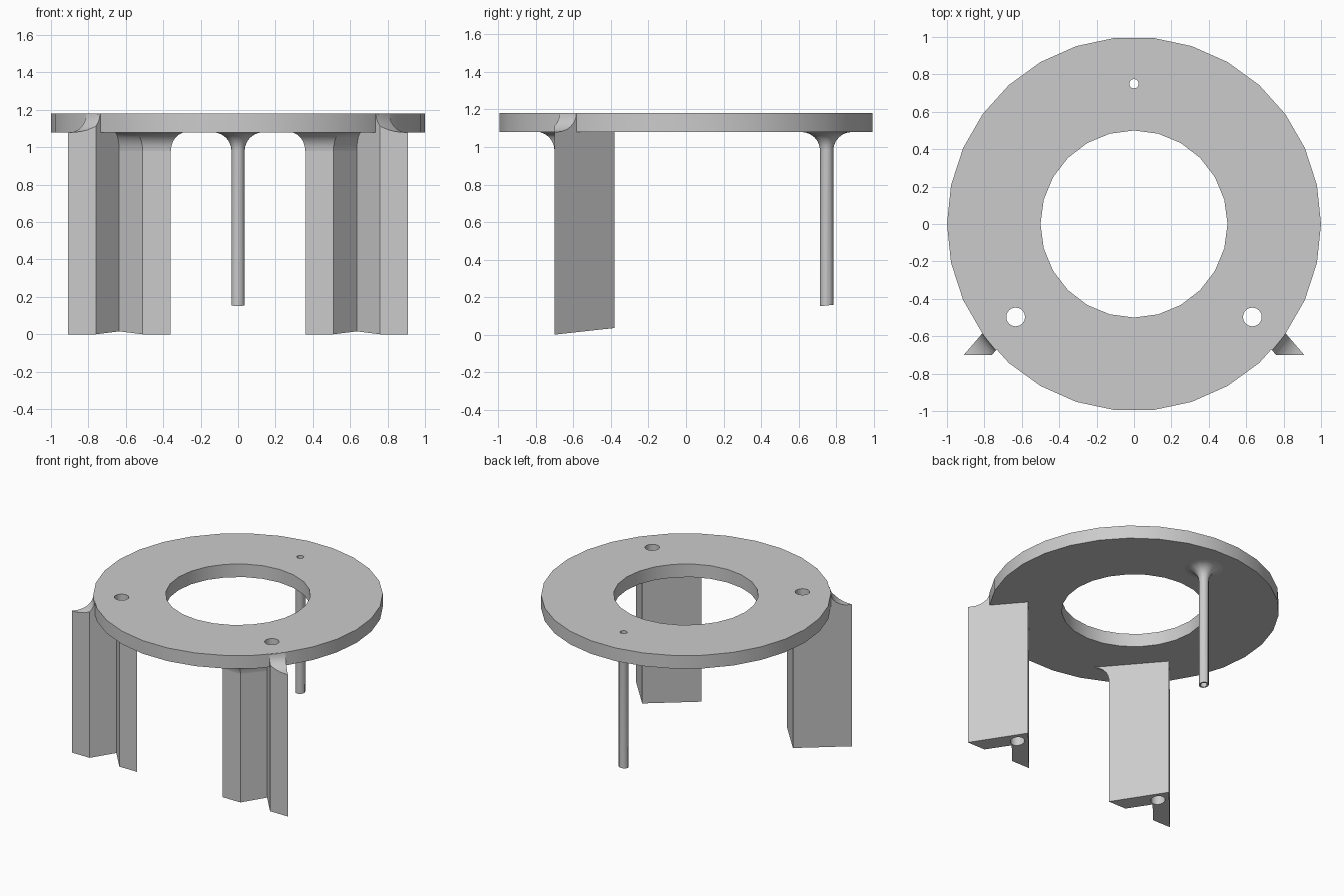
import bpy
import bmesh
from math import cos, sin, pi, radians

if "Cube" in bpy.data.objects:
    bpy.data.objects.remove(bpy.data.objects["Cube"])

BASE, TOP = 1.08, 1.18       # underside and top of the ring
SLOPE = 0.11                 # tilt of the cut lower ends
FILLET = 0.1

grey = bpy.data.materials.new("plain_grey")
grey.use_nodes = True
grey.diffuse_color = (0.6, 0.6, 0.6, 1)
grey.node_tree.nodes["Principled BSDF"].inputs["Base Color"].default_value = (0.6, 0.6, 0.6, 1)


def finish(name, bm):
    """Turn a bmesh into a grey object."""
    bmesh.ops.recalc_face_normals(bm, faces=bm.faces)
    mesh = bpy.data.meshes.new(name)
    bm.to_mesh(mesh)
    bm.free()
    obj = bpy.data.objects.new(name, mesh)
    bpy.context.collection.objects.link(obj)
    mesh.materials.append(grey)
    return obj


def loft(name, rows, caps=True):
    """Skin closed rows of points; without caps the rows form a closed loop."""
    bm = bmesh.new()
    loops = [[bm.verts.new(p) for p in row] for row in rows]
    pairs = list(zip(loops, loops[1:]))
    if caps:
        bm.faces.new(loops[0])
        bm.faces.new(loops[-1])
    else:
        pairs.append((loops[-1], loops[0]))
    for a, b in pairs:
        for i in range(len(a)):
            j = (i + 1) % len(a)
            bm.faces.new((a[i], a[j], b[j], b[i]))
    return finish(name, bm)


def lathe(name, profile, sides, centre=(0, 0), caps=False):
    """Revolve (radius, height) points about a vertical axis."""
    cx, cy = centre
    angles = [2 * pi * k / sides for k in range(sides)]
    return loft(name, [[(cx + r * cos(a), cy + r * sin(a), z) for a in angles]
                       for r, z in profile], caps)


def drill(name, radius, centre, sides):
    return lathe(name, [(radius, -0.5), (radius, 1.5)], sides, centre, caps=True)


def activate(obj):
    bpy.ops.object.select_all(action="DESELECT")
    obj.select_set(True)
    bpy.context.view_layer.objects.active = obj


def cut(obj, *cutters):
    activate(obj)
    for cutter in cutters:
        mod = obj.modifiers.new("cut", "BOOLEAN")
        mod.operation = "DIFFERENCE"
        mod.solver = "EXACT"
        mod.object = cutter
        bpy.ops.object.modifier_apply(modifier=mod.name)


def smooth(obj):
    activate(obj)
    bpy.ops.object.shade_smooth_by_angle(angle=radians(30))


arc = [pi / 2 * k / 6 for k in range(7)]

# Cutters: bores, and the concave sweep outside the ring's rim
bores = {s: drill("bore_cutter", 0.05, (s * 0.633, -0.497), 24) for s in (-1, 1)}
post_bore = drill("post_bore_cutter", 0.025, (0, 0.75), 12)
centre_bore = drill("centre_cutter", 0.5, (0, 0), 24)
sweep = 0.13
rim_profile = [(0.985, TOP + 0.1), (0.985, TOP)]
rim_profile += [(1 + sweep * (1 - cos(a)), TOP - FILLET * sin(a)) for a in arc]
rim_profile += [(1.4, BASE), (1.4, TOP + 0.1)]
rim_cutter = lathe("rim_cutter", rim_profile, 96)

# Ring plate
ring = lathe("ring_plate", [(1, BASE), (1, TOP)], 30, caps=True)
cut(ring, centre_bore, post_bore, *bores.values())
smooth(ring)

# Notched triangular legs, rising beside the rim as a concave tip
section = [(0.36, -0.7), (0.51, -0.7), (0.635, -0.557), (0.76, -0.7),
           (0.91, -0.7), (0.635, -0.38)]
for s, side in ((1, "left"), (-1, "right")):
    leg = loft(side + "_leg", [
        [(s * x, y, SLOPE * (y + 0.7)) for x, y in section],
        [(s * x, y, TOP - 0.002) for x, y in section]])
    cut(leg, rim_cutter, bores[s])
    smooth(leg)

    # Flared web between the inner front faces and the plate
    rows = []
    for a in arc:
        d = 0.001 + FILLET * (1 - cos(a))
        z = BASE - FILLET + (FILLET + 0.002) * sin(a)
        outline = [(0.635 + 0.26 * d, -0.557 - 0.3 * d),
                   (0.51 + 0.45 * d, -0.7 - d),
                   (0.36 - 0.86 * d, -0.7 - d),
                   (0.36, -0.7), (0.52, -0.6)]
        rows.append([(s * x, y, z) for x, y in outline])
    smooth(loft(side + "_leg_web", rows))

# Hollow rear post with a flared head and a slanted lower end
outer = 0.035
profile = [(0.025, 0.155), (outer, 0.155)]
profile += [(outer + FILLET * (1 - cos(a)), BASE - FILLET + FILLET * sin(a)) for a in arc]
profile += [(0.025, BASE)]
post = lathe("rear_post", profile, 12, (0, 0.75))
for v in post.data.vertices:
    if v.co.z < 0.2:
        v.co.z += SLOPE * (v.co.y - 0.75)
smooth(post)

# Remove the cutters
for cutter in [post_bore, centre_bore, rim_cutter, *bores.values()]:
    bpy.data.objects.remove(cutter)
